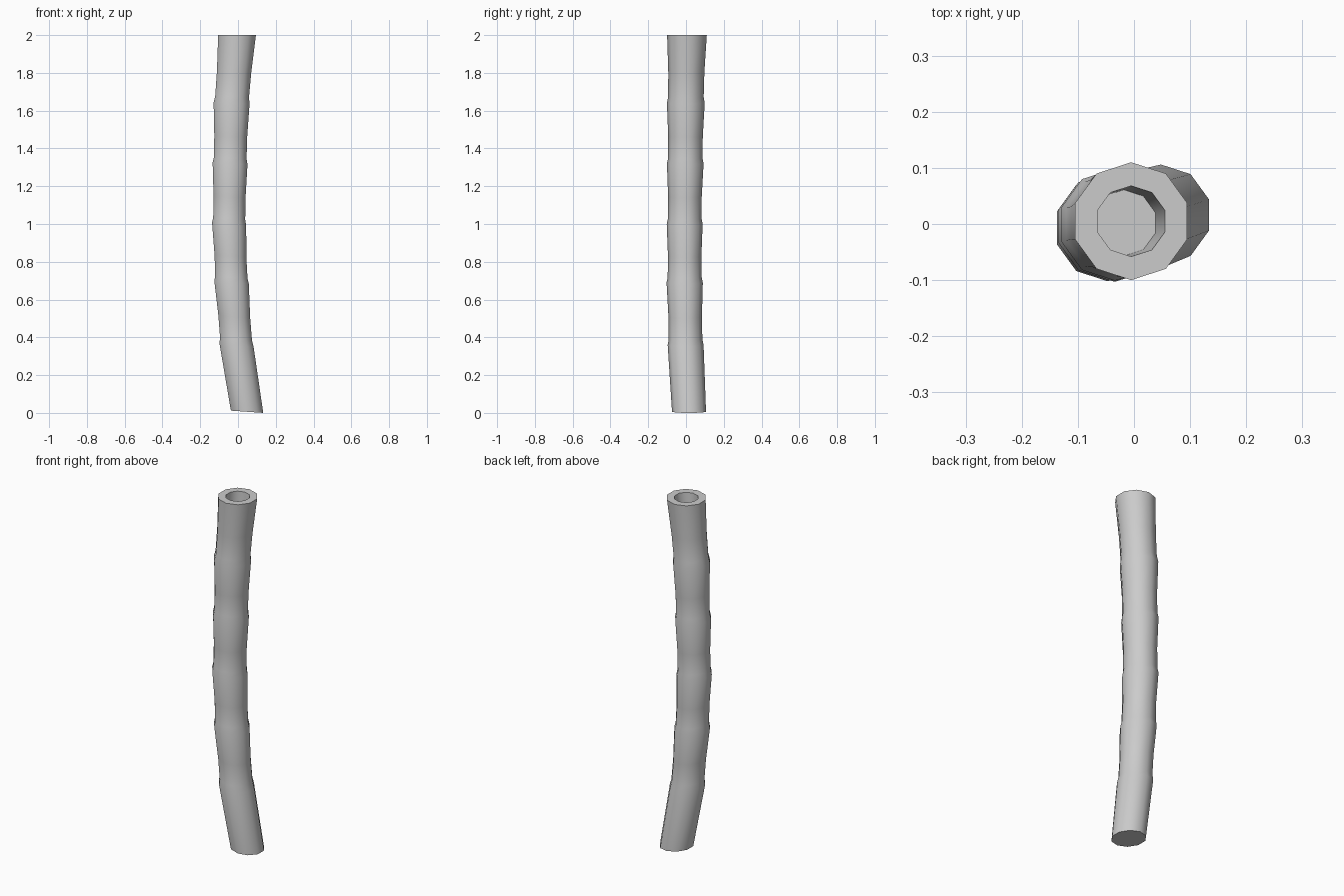
import bpy, bmesh
from math import sin, cos, tau, radians

if "Cube" in bpy.data.objects:
    bpy.data.objects.remove(bpy.data.objects["Cube"])

SIDES = 10

# joints of the stalk: z, centre x, centre y, lip radius, ring tilt
joints = [
    (0.006, 0.048, 0.016, 0.090, -0.07),
    (0.36, -0.008, -0.002, 0.095, -0.10),
    (0.69, -0.034, -0.007, 0.096, -0.08),
    (1.00, -0.047, -0.007, 0.095, -0.08),
    (1.32, -0.042, -0.004, 0.097, -0.05),
    (1.64, -0.034, -0.001, 0.100, -0.04),
    (2.00, -0.005, 0.005, 0.105, 0.0),
]

bm = bmesh.new()


def ring(z, cx, cy, r, tilt):
    verts = []
    for i in range(SIDES):
        a = tau * (i / SIDES + 0.25)
        x, y = r * cos(a), r * sin(a)
        verts.append(bm.verts.new((cx + x, cy + y, z + tilt * x)))
    return verts


def between(a, b, t, r):
    p = [u + (v - u) * t for u, v in zip(a, b)]
    return ring(p[0], p[1], p[2], r, p[4])


# outer wall: each section starts narrow and flares to the next lip
rings = [ring(*joints[0])]
for k, (a, b) in enumerate(zip(joints, joints[1:])):
    if k:
        rings.append(between(a, b, 0.09, a[3] - 0.006))
        rings.append(between(a, b, 0.45, (a[3] + b[3]) / 2 - 0.007))
    rings.append(ring(*b))

# hollow at the top end
rings.append(ring(2.0, -0.005, 0.005, 0.063, 0))
rings.append(ring(1.85, -0.018, 0.002, 0.059, 0))

for lo, hi in zip(rings, rings[1:]):
    for i in range(SIDES):
        j = (i + 1) % SIDES
        bm.faces.new((lo[i], lo[j], hi[j], hi[i]))
bm.faces.new(rings[0][::-1])
bm.faces.new(rings[-1])
bmesh.ops.recalc_face_normals(bm, faces=bm.faces)

mesh = bpy.data.meshes.new("bamboo_stalk")
bm.to_mesh(mesh)
bm.free()
stalk = bpy.data.objects.new("bamboo_stalk", mesh)
bpy.context.collection.objects.link(stalk)
bpy.context.view_layer.objects.active = stalk
stalk.select_set(True)
bpy.ops.object.shade_smooth_by_angle(angle=radians(45))
